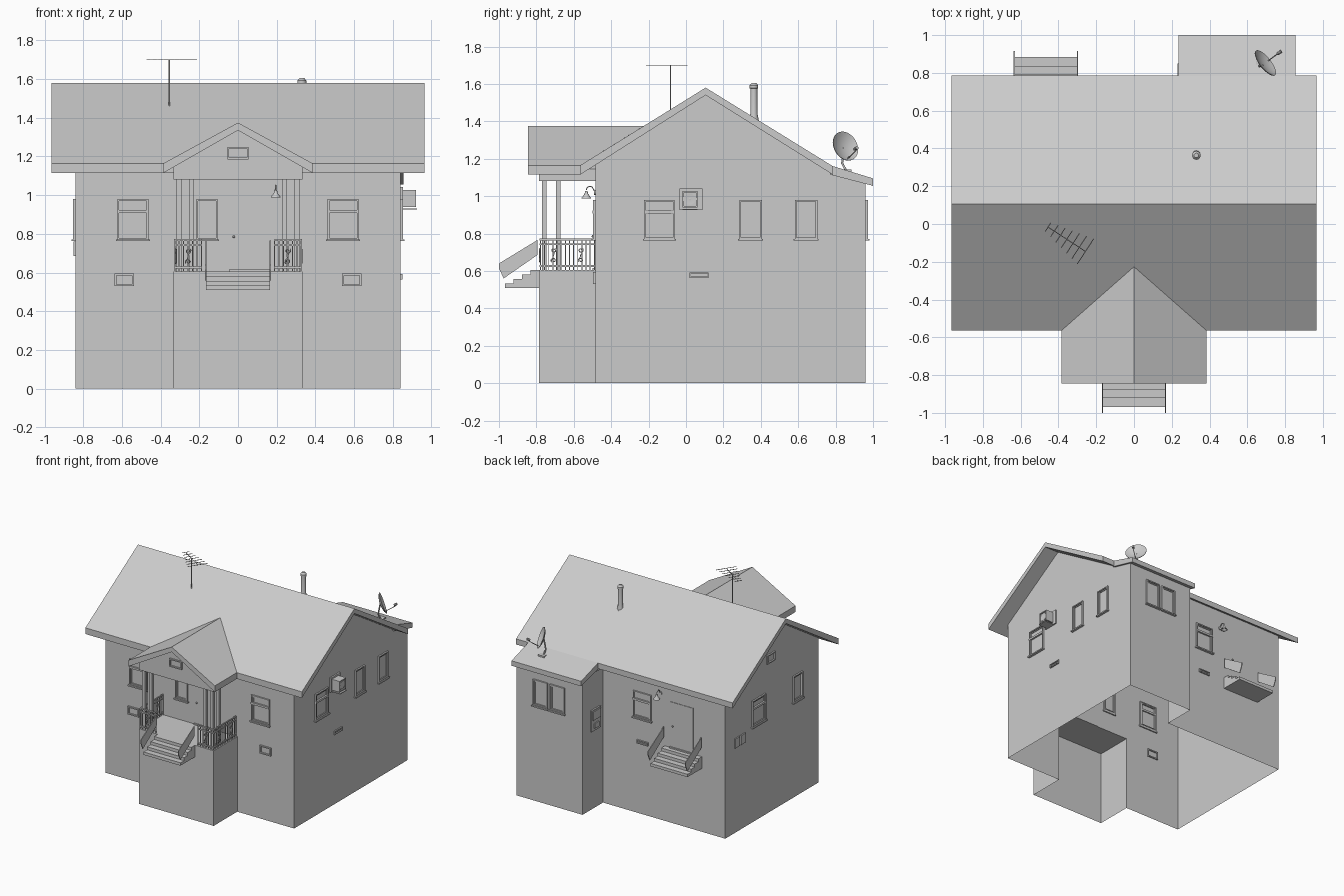
import bpy, bmesh, math
from mathutils import Matrix, Vector

if "Cube" in bpy.data.objects:
    bpy.data.objects.remove(bpy.data.objects["Cube"])


def mesh(name, verts, faces, M=Matrix(), smooth=False):
    me = bpy.data.meshes.new(name)
    me.from_pydata([M @ Vector(v) for v in verts], [], faces)
    ob = bpy.data.objects.new(name, me)
    bpy.context.collection.objects.link(ob)
    if smooth:
        bm = bmesh.new()
        bm.from_mesh(me)
        bmesh.ops.recalc_face_normals(bm, faces=bm.faces)
        for e in bm.edges:
            e.smooth = len(e.link_faces) == 2 and e.calc_face_angle(0) < 0.6
        for f in bm.faces:
            f.smooth = True
        bm.to_mesh(me)
        bm.free()
    return ob


def boxes(name, specs, M=Matrix()):
    vs, fs = [], []
    for x0, x1, y0, y1, z0, z1 in specs:
        b = len(vs)
        vs += [(x, y, z) for x in (x0, x1) for y in (y0, y1) for z in (z0, z1)]
        fs += [[b + i for i in f] for f in ((0, 1, 3, 2), (4, 6, 7, 5), (0, 4, 5, 1),
                                            (2, 3, 7, 6), (0, 2, 6, 4), (1, 5, 7, 3))]
    return mesh(name, vs, fs, M)


def prism(name, prof, a, b, M=Matrix()):
    """Extrude a (y, z) profile along x from a to b."""
    n = len(prof)
    vs = [(x, y, z) for x in (a, b) for y, z in prof]
    fs = [list(range(n))[::-1], list(range(n, 2 * n))]
    fs += [(i, (i + 1) % n, n + (i + 1) % n, n + i) for i in range(n)]
    return mesh(name, vs, fs, M)


def lathe(name, prof, M=Matrix(), seg=16):
    vs = [(r * math.cos(2 * math.pi * k / seg), r * math.sin(2 * math.pi * k / seg), z)
          for r, z in prof for k in range(seg)]
    fs = [(i * seg + k, i * seg + (k + 1) % seg, (i + 1) * seg + (k + 1) % seg, (i + 1) * seg + k)
          for i in range(len(prof) - 1) for k in range(seg)]
    return mesh(name, vs, fs, M, True)


def tube(name, paths, r, M=Matrix(), res=1):
    cu = bpy.data.curves.new(name, 'CURVE')
    cu.dimensions = '3D'
    cu.bevel_depth, cu.bevel_resolution, cu.use_fill_caps = r, res, True
    for pts in paths:
        s = cu.splines.new('POLY')
        s.points.add(len(pts) - 1)
        for p, q in zip(s.points, pts):
            p.co = (*(M @ Vector(q)), 1)
    ob = bpy.data.objects.new(name, cu)
    bpy.context.collection.objects.link(ob)
    return ob


def wall(x, y, deg):
    """Local frame on a wall: x along it, -y outward, z up."""
    return Matrix.Translation((x, y, 0)) @ Matrix.Rotation(math.radians(deg), 4, 'Z')


FRONT, RIGHT = wall(0, -.485, 0), wall(.84, 0, 90)
BACK, LEFT, EXT = wall(0, .70, 180), wall(-.84, 0, -90), wall(0, .96, 180)


def ring(x0, x1, z0, z1, t, out, inn=.01):
    return [(x0, x0 + t, -out, inn, z0, z1), (x1 - t, x1, -out, inn, z0, z1),
            (x0 + t, x1 - t, -out, inn, z0, z0 + t), (x0 + t, x1 - t, -out, inn, z1 - t, z1)]


def window(name, M, cx, w, z0=.77, z1=.98, bar=None, sill=True):
    a, b = cx - w / 2, cx + w / 2
    s = ring(a, b, z0, z1, .009, .012)
    if sill:
        s += ring(a + .012, b - .012, z0 + .012, z1 - .012, .006, .006)
        s.append((a - .007, b + .007, -.02, .01, z0 - .008, z0 + .002))
    if bar:
        s.append((a, b, -.014, .01, bar - .008, bar + .008))
    boxes(name, s, M)


# walls: single skins, open underneath
X, F, B, E, P, D, H = .84, -.485, .70, .96, .333, -.785, .605
mesh("right_wall", [(X, F, 0), (X, E, 0), (X, E, 1.068), (X, .785, 1.115), (X, .105, 1.54), (X, F, 1.166)], [range(6)])
mesh("left_wall", [(-X, B, 0), (-X, F, 0), (-X, F, 1.166), (-X, .105, 1.54), (-X, B, 1.168)], [range(5)])


def panel(name, x0, y0, x1, y1, z0, z1):
    mesh(name, [(x0, y0, z0), (x1, y1, z0), (x1, y1, z1), (x0, y0, z1)], [(0, 1, 2, 3)])


panel("front_wall_left", -X, F, -P, F, 0, 1.166)
panel("front_wall_right", P, F, X, F, 0, 1.166)
panel("front_wall_middle", -P, F, P, F, H, 1.166)
panel("back_wall", .25, B, -X, B, 0, 1.168)
panel("extension_side", .25, E, .25, B, 0, 1.09)
panel("extension_back", X, E, .25, E, 0, 1.068)
panel("porch_base_front", -P, D, P, D, 0, H)
panel("porch_base_left", -P, F, -P, D, 0, H)
panel("porch_base_right", P, D, P, F, 0, H)
mesh("porch_floor", [(-P, D, H), (P, D, H), (P, F, H), (-P, F, H)], [(0, 1, 2, 3)])

# roofs
prism("main_roof", [(-.565, 1.165), (-.565, 1.115), (.105, 1.54), (.785, 1.115), (.785, 1.16), (.105, 1.58)], -.965, .965)
prism("extension_roof", [(.77, 1.165), (.77, 1.115), (1.0, 1.055), (1.0, 1.095)], .235, .855)
prof = [(-.385, 1.165), (-.385, 1.115), (0, 1.335), (.385, 1.115), (.385, 1.165), (0, 1.375)]
vs = [(x, -.845, z) for x, z in prof] + [(x, max(-.565, (z - 1.165) / .62 - .565), z) for x, z in prof]
mesh("porch_roof", vs, [(0, 1, 2, 5), (5, 2, 3, 4), (6, 11, 8, 7), (11, 10, 9, 8)] +
     [(i, i + 6, (i + 1) % 6 + 6, (i + 1) % 6) for i in range(6)])
prism("porch_gable", [(-P, 1.08), (P, 1.08), (P, 1.145), (0, 1.335), (-P, 1.145)], -.785, -.485,
      Matrix(((0, 1, 0, 0), (1, 0, 0, 0), (0, 0, 1, 0), (0, 0, 0, 1))))
window("gable_window", wall(0, D, 0), 0, .11, 1.185, 1.25, sill=False)

# windows
for s, n in ((-1, "left"), (1, "right")):
    window("front_window_" + n, FRONT, s * .543, .16, bar=.915)
    window("basement_window_" + n, FRONT, s * .588, .1, .53, .595, sill=False)
window("porch_window", FRONT, -.16, .11)
window("right_window_wide", RIGHT, -.142, .163, bar=.915)
window("right_window_a", RIGHT, .345, .12)
window("right_window_b", RIGHT, .642, .12)
window("left_window_wide", LEFT, -.28, .17, bar=.915)
window("left_window", LEFT, .217, .12)
window("left_gable_window", LEFT, -.127, .1, 1.205, 1.275, sill=False)
window("back_window", BACK, .104, .16, bar=.915)
window("extension_window_a", EXT, -.622, .13)
window("extension_window_b", EXT, -.472, .13)
for n, M, c in (("right", RIGHT, .07), ("back", BACK, .104)):
    boxes("wall_vent_" + n, ring(c - .05, c + .05, .563, .592, .006, .01) +
          [(c - .05, c + .05, -.006, .01, .575, .58)], M)

# doors and wall boxes
for n, M, c, k in (("front", FRONT, .058, -.022), ("back", BACK, .455, .378)):
    boxes(n + "_door", [(c - .1, c + .1, -.004, .004, H + .008, .975), (c - .105, c + .105, -.014, .004, H, H + .01)], M)
    lathe(n + "_door_knob", [(0, .016), (.006, .013), (.007, .008), (.003, 0)],
          M @ Matrix.Translation((k, -.004, .785)) @ Matrix.Rotation(math.pi / 2, 4, 'X'), 8)
boxes("meter_boxes", [(-.585, -.525, -.01, 0, .685, .76), (-.51, -.45, -.01, 0, .685, .76)], LEFT)
boxes("power_panel", [(-.86, -.745, -.012, 0, .63, .80), (-.85, -.755, -.02, -.012, .72, .79),
                      (-.83, -.775, -.02, -.012, .65, .69)], wall(.25, 0, -90))

# stairs with slanted side panels, front and back
for n, M in (("front", wall(0, D, 0)), ("back", wall(-.467, B, 180))):
    prof, d = [(0, .51)], .183
    prof.append((-d, .51))
    for i in range(4):
        z = .533 + .024 * i
        prof += [(-d + i * d / 4, z), (-d + (i + 1) * d / 4, z)]
    prism(n + "_stairs", prof, -.165, .165, M)
    for s, side in ((-1, "left"), (1, "right")):
        prism(f"{n}_stair_side_{side}", [(-.215, .64), (-.215, .615), (-.19, .56), (-.01, .685), (-.01, .765)],
              s * .167 - .003, s * .167 + .003, M)

# porch posts, railings and scrollwork
posts, rails, scrolls = [], [], []
for s in (-1, 1):
    for x, y in ((.305, -.758), (.24, -.758), (.305, -.683)):
        posts.append((s * x - .013, s * x + .013, y - .012, y + .012, H, 1.085))
    def run(M, length, centres):
        out = [(0, length, -.005, .005, z, z + .009) for z in (.622, .738, .764)]
        n = round(length / .023)
        for i in range(n + 1):
            x = length * i / n
            out.append((x - .0025, x + .0025, -.0025, .0025, H, .766))
        for c in centres:
            half = []
            for k in range(17):
                t = k / 16 * 2.2 * math.pi
                r = .004 + .011 * k / 16
                half.append((r * math.cos(t), -.004, .028 + r * math.sin(t)))
            half.append((0, -.004, 0))
            path = half + [(-x, y, -z) for x, y, z in half[-2::-1]]
            scrolls.append([M @ Vector((c + x, y, .684 + z)) for x, y, z in path])
        return boxes("porch_railing", out, M)
    x0 = -.328 if s < 0 else .188
    run(wall(x0, -.778, 0), .14, [.07])
    run(wall(s * .326, -.778, 90), .288, [.07, .215])
boxes("porch_posts", posts)
tube("railing_scrolls", scrolls, .0028)

# hooded wall lamps on curved arms
for n, M, x in (("front", FRONT, .195), ("back", BACK, .263)):
    arm = [(x, 0, 1.02), (x, -.012, 1.04)]
    arm += [(x, -.028 - .02 * math.sin(a), 1.032 + .02 * math.cos(a)) for a in [i * math.pi / 10 for i in range(-2, 6)]]
    tube(n + "_lamp_arm", [arm], .003, M)
    lathe(n + "_lamp_plate", [(0, .006), (.014, .006), (.014, 0)],
          M @ Matrix.Translation((x, 0, 1.02)) @ Matrix.Rotation(math.pi / 2, 4, 'X'))
    lathe(n + "_lamp_shade", [(0, .04), (.007, .04), (.009, .025), (.025, .003), (.026, 0), (.023, 0), (0, .02)],
          M @ Matrix.Translation((x, -.048, .988)))

# air conditioner on the right wall
boxes("air_conditioner", [(-.035, .088, -.012, .02, .925, 1.042), (-.02, .062, -.07, -.012, .94, 1.028)] +
      [(a, b, c - .07, d - .07, e, f) for a, b, c, d, e, f in ring(-.02, .062, .94, 1.028, .008, .01, 0)] +
      [(-.02, .062, -.085, 0, .925, .932)], RIGHT)
lathe("fan_ring", [(.032, 0), (.032, .006), (.027, .006), (.008, .002), (0, .004)],
      RIGHT @ Matrix.Translation((.021, -.07, .984)) @ Matrix.Rotation(math.pi / 2, 4, 'X'), 20)

# roof vent pipe
lathe("vent_pipe", [(.03, 1.39), (.019, 1.44), (.018, 1.575), (.023, 1.577), (.023, 1.592), (.012, 1.606), (0, 1.606)],
      Matrix.Translation((.33, .363, 0)))
mesh("pipe_flashing", [(.33 + i * .038, .363 + j * .03, 1.426 - j * .0185) for i, j in ((-1, -1), (1, -1), (1, 1), (-1, 1))],
     [(0, 1, 2, 3)])

# aerial: mast, boom and graded cross rods
tube("aerial_mast", [[(-.355, -.083, 1.44), (-.355, -.083, 1.70)]], .004)
a, b = Vector((-.455, -.016, 1.70)), Vector((-.257, -.145, 1.70))
side = Vector((.546, .838, 0))
rods = [[a, b]]
for i in range(7):
    p, h = a.lerp(b, i / 6), .028 + .052 * i / 6
    rods.append([p - side * h, p + side * h])
tube("aerial_rods", rods, .0022)

# satellite dish
N = Vector((.74, .58, .34)).normalized()
c = Vector((.69, .848, 1.265))
M = Matrix.Translation(c) @ N.to_track_quat('Z', 'Y').to_matrix().to_4x4()
R = [i * .082 / 6 for i in range(7)]
lathe("dish", [(r, 3.2 * r * r - .012) for r in R] + [(r, 3.2 * r * r - .016) for r in R[::-1]], M, 28)
foot = Vector((.67, .86, 1.13))
feed = c + Vector((.08, .06, -.01))
tube("dish_stand", [[foot, (.665, .835, 1.175), c - N * .014]], .006)
tube("dish_arm", [[c - Vector((-.012, -.01, .07)), feed - Vector((0, 0, .012)), feed]], .003)
lathe("dish_feed", [(0, -.014), (.008, -.014), (.01, .012), (0, .012)],
      Matrix.Translation(feed) @ N.to_track_quat('Z', 'Y').to_matrix().to_4x4(), 10)
boxes("dish_foot", [(.645, .70, .835, .885, 1.122, 1.142)])
